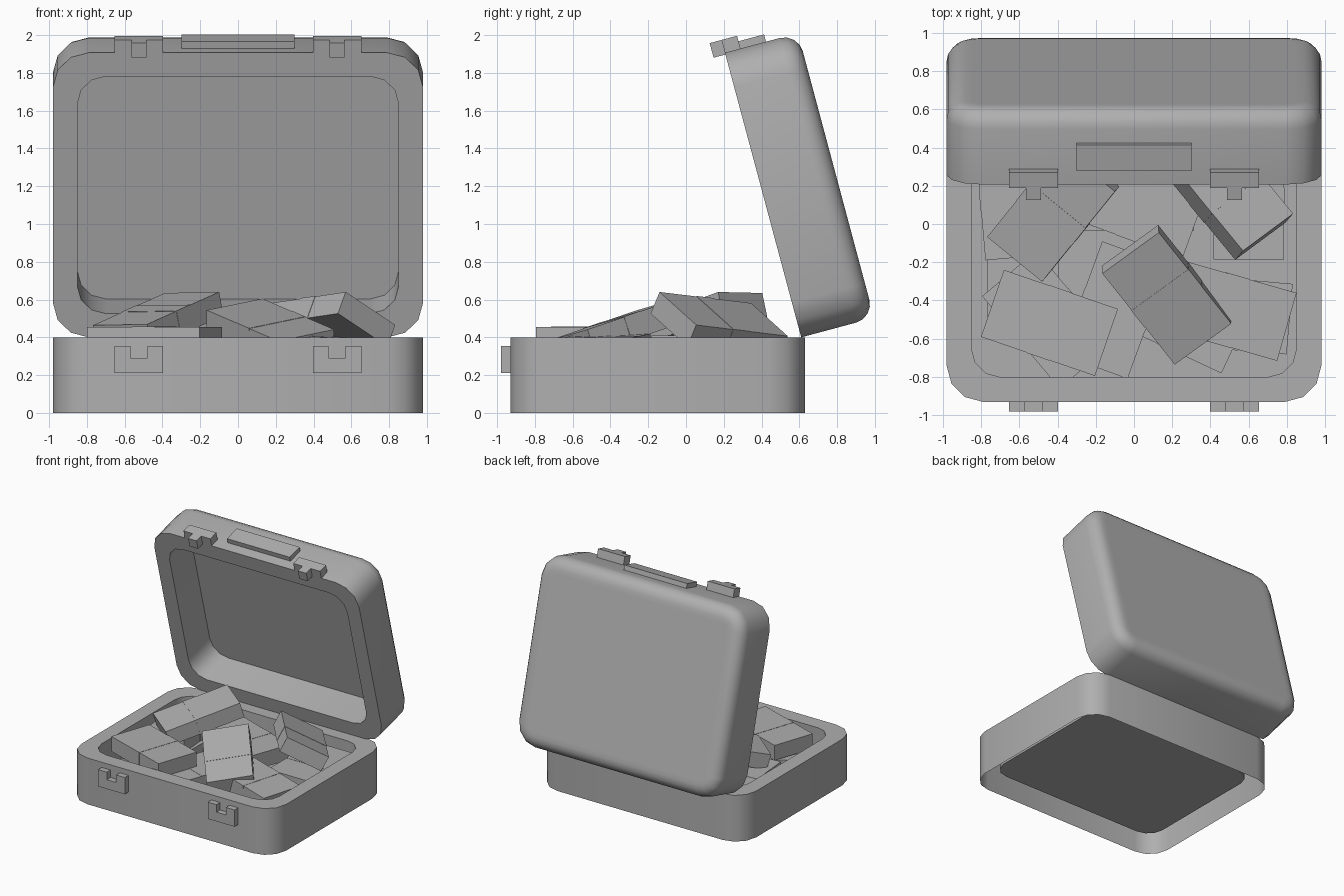
import bpy, bmesh
from math import sin, cos, pi, radians
from mathutils import Vector, Matrix

if "Cube" in bpy.data.objects:
    bpy.data.objects.remove(bpy.data.objects["Cube"])

# mid grey for every part
grey = bpy.data.materials.new("mid_grey")
grey.diffuse_color = (0.43, 0.43, 0.43, 1)
grey.use_nodes = True
grey.node_tree.nodes["Principled BSDF"].inputs["Base Color"].default_value = grey.diffuse_color


def finish(name, bm, matrix=Matrix(), smooth=False):
    me = bpy.data.meshes.new(name)
    bm.to_mesh(me)
    bm.free()
    me.materials.append(grey)
    ob = bpy.data.objects.new(name, me)
    bpy.context.collection.objects.link(ob)
    ob.matrix_world = matrix
    if smooth:
        bpy.ops.object.select_all(action='DESELECT')
        ob.select_set(True)
        bpy.context.view_layer.objects.active = ob
        bpy.ops.object.shade_smooth_by_angle(angle=radians(35))
    return ob


def ring(bm, inset, z, r, seg=3):
    """Rounded rectangle outline of the case, inset from its outer edge."""
    hx, hy = 0.98 - inset, 0.78 - inset
    verts = []
    for k, (sx, sy) in enumerate(((1, 1), (-1, 1), (-1, -1), (1, -1))):
        for i in range(seg + 1):
            a = pi / 2 * (k + i / seg)
            verts.append(bm.verts.new((sx * (hx - r) + r * cos(a),
                                       sy * (hy - r) + r * sin(a), z)))
    return verts


def shell(name, rows, closed, matrix):
    """Bridge rounded outlines (inset, z, radius) and cap the ends."""
    bm = bmesh.new()
    loops = [ring(bm, *row) for row in rows]
    for lo, hi in zip(loops, loops[1:]):
        n = len(lo)
        for i in range(n):
            j = (i + 1) % n
            bm.faces.new((lo[i], lo[j], hi[j], hi[i]))
    bm.faces.new(loops[-1])
    if closed:
        bm.faces.new(loops[0][::-1])
        bmesh.ops.recalc_face_normals(bm, faces=bm.faces)
    return finish(name, bm, matrix, True)


def add_box(bm, lo, hi):
    lo, hi = Vector(lo), Vector(hi)
    m = Matrix.Translation((lo + hi) / 2) @ Matrix.Diagonal((hi - lo).to_4d())
    m[3][3] = 1
    bmesh.ops.create_cube(bm, size=1, matrix=m)


def extrude_outline(name, pts, y0, y1, matrix):
    """Extrude an x-z outline along y."""
    bm = bmesh.new()
    f = bm.faces.new([bm.verts.new((x, y0, z)) for x, z in pts])
    out = bmesh.ops.extrude_face_region(bm, geom=[f])
    for v in out['geom']:
        if isinstance(v, bmesh.types.BMVert):
            v.co.y = y1
    bmesh.ops.recalc_face_normals(bm, faces=bm.faces)
    return finish(name, bm, matrix)


# base tray, open underneath, with a raised floor
shell("base_tray", [(0, 0, 0.19), (0, 0.4, 0.19), (0.13, 0.4, 0.15), (0.13, 0.1, 0.15)],
      False, Matrix.Translation((0, -0.15, 0)))

# lid, tipped open about the rear hinge line
hinge = Matrix.Translation((0, 0.61, 0.4)) @ Matrix.Rotation(radians(-75), 4, 'X')
R = 0.1
rows = [(0.13, 0.3, 0.15), (0.13, 0, 0.15), (0, 0, 0.19)]
for i in range(5):
    a = pi / 2 * i / 4
    d = R * (1 - cos(a))
    rows.append((d, 0.4 - R + R * sin(a), 0.19 - d))
rows.append((0.14, 0.4, 0.05))
shell("lid", rows, True, hinge @ Matrix.Translation((0, -0.78, 0)))

# latches: U-shaped keepers on the base, T-shaped hasps on the lid
for side, s in (("left", -1), ("right", 1)):
    c = s * 0.525
    extrude_outline("keeper_" + side, [(c + x, z) for x, z in (
        (-.128, .21), (.128, .21), (.128, .355), (.045, .355),
        (.045, .29), (-.045, .29), (-.045, .355), (-.128, .355))], -0.92, -0.98, Matrix())
    extrude_outline("hasp_" + side, [(c + x, z) for x, z in (
        (-.04, -.065), (.04, -.065), (.04, 0), (.128, 0),
        (.128, .085), (-.128, .085), (-.128, 0), (-.04, 0))], -1.55, -1.63, hinge)

# handle plate on the lid front
bm = bmesh.new()
add_box(bm, (-0.3, -1.6, 0.085), (0.3, -1.55, 0.225))
finish("handle", bm, hinge)

# banded bundles: a top corner, a width direction and a length direction
W, L, T, E = 0.37, 0.63, 0.13, 0.002


def bundle(name, corner, a, b):
    a = Vector(a).normalized()
    b = Vector(b)
    b = (b - a * b.dot(a)).normalized()
    p = Vector(corner)
    n = a.cross(b)
    if n.z < 0:
        p, a, n = p + a * W, -a, -n
    m = Matrix((a, b, n)).transposed().to_4x4()
    m.translation = p
    bm = bmesh.new()
    add_box(bm, (0, 0, -T), (W, L, 0))
    add_box(bm, (-E, L / 2 - .06, -T - E), (W + E, L / 2 + .06, E))
    finish(name, bm, m)


leaning = [
    ((.57, -.14, .64), (.27, .2, -.18), (-.58, .74, -.1)),
    ((-.1, .17, .64), (-.27, .22, -.005), (-.4, -.45, -.17)),
    ((-.68, -.24, .455), (-.12, -.35, 0), (.6, -.21, 0)),
    ((.13, -.045, .605), (-.29, -.21, -.06), (.35, -.53, -.18)),
    ((.85, -.36, .38), (-.1, -.35, 0), (-.59, .21, .04)),
]
for i, args in enumerate(leaning):
    bundle("bundle_top_%d" % i, *args)

# lower bundles lying flat: centre x, y, top z, turn
flat = [(-.62, .14, .36, 5), (.6, .13, .34, 0), (.02, .1, .41, 70), (-.45, -.5, .31, 40),
        (.25, -.48, .25, 65), (-.1, -.45, .33, -20), (.5, -.47, .25, 85), (0, .15, .25, 90),
        (-.58, -.2, .25, 0)]
for i, (x, y, z, deg) in enumerate(flat):
    t = radians(deg)
    a, b = Vector((cos(t), sin(t), 0)), Vector((-sin(t), cos(t), 0))
    bundle("bundle_low_%d" % i, Vector((x, y, z)) - a * W / 2 - b * L / 2, a, b)
